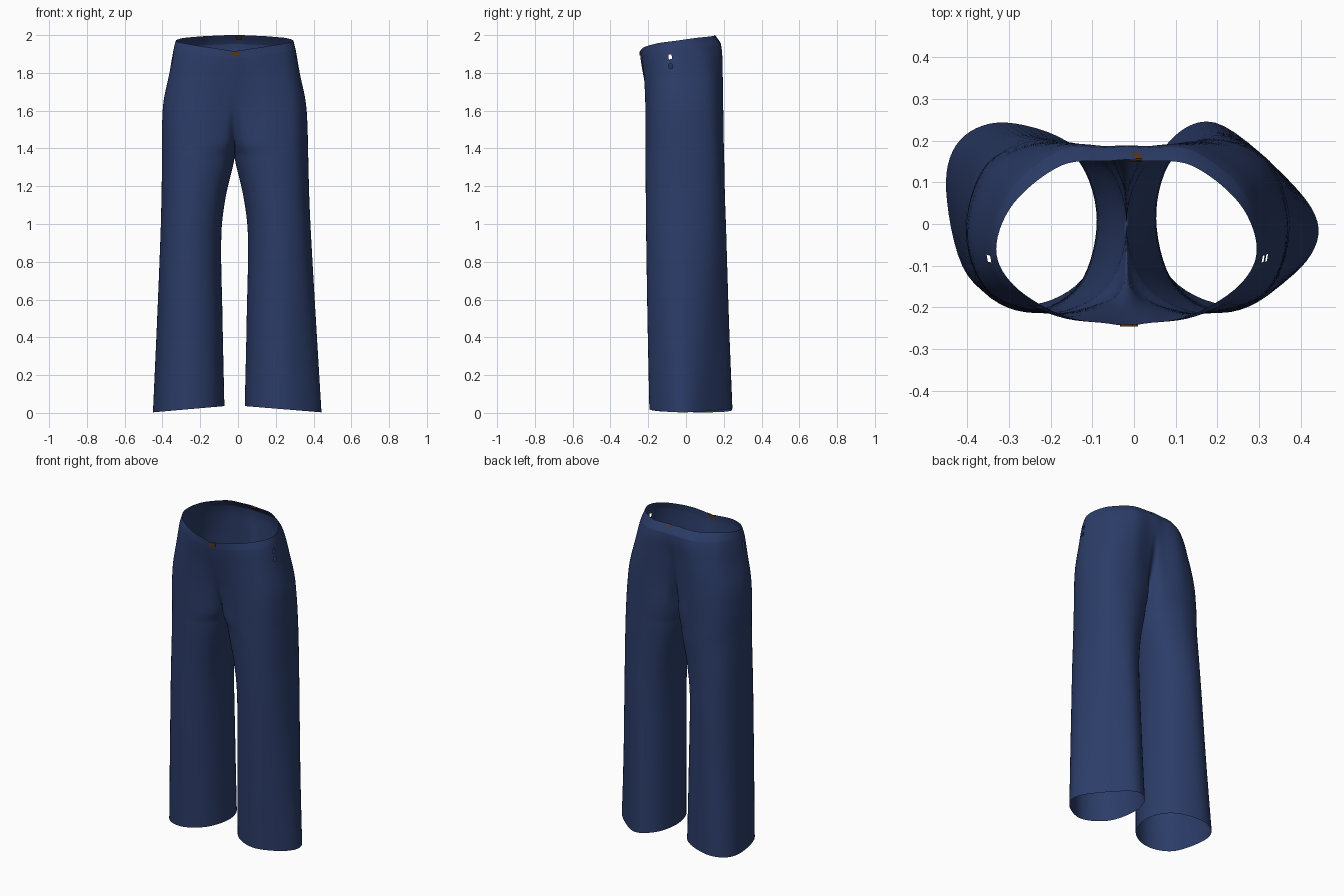
import bpy, bmesh, math
from mathutils import Vector

if "Cube" in bpy.data.objects:
    bpy.data.objects.remove(bpy.data.objects["Cube"])

CENTRE = -0.018   # x of the centre seam
CROTCH = 1.35
TOP = 1.97

# z, half gap, half width, outer centre x, leg front y, leg back y,
# centre front y, centre back y, side seam y, roundness
LEVELS = [
    (0.00, .054, .446, -.004, -.194, .243, .03, .03, .03, .74),
    (0.50, .064, .420, -.008, -.204, .226, .02, .02, .01, .74),
    (0.95, .070, .398, -.012, -.211, .213, .01, .01, .00, .74),
    (1.15, .046, .391, -.014, -.213, .206, .01, .01, .00, .74),
    (1.35, .000, .387, -.015, -.214, .202, .00, .00, -.01, .74),
    (1.42, .000, .386, -.016, -.214, .200, -.10, .06, -.01, .74),
    (1.52, .000, .385, -.017, -.214, .198, -.16, .10, -.02, .73),
    (1.65, .000, .376, -.018, -.214, .195, -.195, .145, -.03, .71),
    (1.80, .000, .345, -.018, -.217, .190, -.222, .175, -.05, .67),
    (1.92, .000, .324, -.018, -.222, .176, -.240, .187, -.06, .60),
    (1.97, .000, .312, -.018, -.218, .140, -.243, .154, -.06, .55),
]


def hermite(p0, p1, m0, m1, t):
    return ((2*t**3 - 3*t*t + 1)*p0 + (t**3 - 2*t*t + t)*m0
            + (3*t*t - 2*t**3)*p1 + (t**3 - t*t)*m1)


def clamp(v):
    return max(0, min(1, v))


def level(z):
    """Smoothly interpolated row of the table at height z."""
    n = len(LEVELS)
    i = max(0, min(n - 2, sum(r[0] <= z for r in LEVELS) - 1))
    a, b = LEVELS[i], LEVELS[i + 1]
    p, q = LEVELS[max(i - 1, 0)], LEVELS[min(i + 2, n - 1)]
    h = b[0] - a[0]
    t = (z - a[0]) / h
    return [hermite(a[k], b[k], h*(b[k] - p[k])/(b[0] - p[0]),
                    h*(q[k] - a[k])/(q[0] - a[0]), t) for k in range(1, 10)]


def ring(z, side, per=7):
    """Section of one leg, from centre front round the outside to centre back."""
    gap, w, c, yf, yb, fc, bc, yo, k = level(z)
    if z <= CROTCH:
        fc = bc = (fc + bc) / 2
    xi = CENTRE + side * max(gap, 0)
    xo = c + side * w
    mid, half = (xi + xo) / 2, (xo - xi) / 2
    # the hems hang unevenly: right one pointed outside, left one full at the back
    flare = clamp(1 - z/1.3)
    yo += flare * (.05 if side < 0 else -.04)
    kf = k - flare * (0 if side < 0 else .16)
    kb = k - flare * (0 if side < 0 else .28)
    back = -.045 * flare
    ff = .72 - .55*clamp((z - 1.42)/.35)      # flattening of the centre panels
    fb = .72 - .50*clamp((z - 1.50)/.40)
    pts = [(xi, fc), (mid - .73*half, fc + ff*(yf - fc)), (mid, yf),
           (mid + .73*half, yo + kf*(yf - yo)), (xo, yo),
           (mid + .73*half + back*.4, yo + kb*(yb - yo)), (mid + back, yb),
           (mid - .73*half + back*.4, bc + fb*(yb - bc)), (xi, bc)]
    pts = [Vector(p) for p in pts]
    f = clamp((z - CROTCH) / .15)
    mirror = lambda p: Vector((2*xi - p.x, p.y))
    ext = [pts[-2].lerp(mirror(pts[1]), f)] + pts + [pts[1].lerp(mirror(pts[-2]), f)]
    rims = [1.914, 1.92, 1.938, 1.958, 1.969, 1.985, 1.995, 2.0, 2.0]
    out = []
    for i in range(8):
        for j in range(per + (i == 7)):
            t = j / per
            p = hermite(ext[i+1], ext[i+2], (ext[i+2] - ext[i])/2, (ext[i+3] - ext[i+1])/2, t)
            rim = rims[i]*(1 - t) + rims[i+1]*t
            zz = z
            if z > 1.55:                      # waist dips at the front, rises behind
                zz += (rim - TOP) * ((z - 1.55)/(TOP - 1.55))
            if z < .4:                        # hem rises towards the inner leg
                inner = clamp((xo - p.x)/(xo - xi))
                zz += (.003 + .033*inner) * (1 - z/.4)
            out.append(Vector((p.x, p.y, zz)))
    return out


def material(name, rgb):
    m = bpy.data.materials.new(name)
    m.diffuse_color = (*rgb, 1)
    m.use_nodes = True
    m.node_tree.nodes["Principled BSDF"].inputs["Base Color"].default_value = m.diffuse_color
    return m


def finish(bm, name, mat):
    me = bpy.data.meshes.new(name)
    bm.to_mesh(me)
    bm.free()
    me.materials.append(mat)
    ob = bpy.data.objects.new(name, me)
    bpy.context.collection.objects.link(ob)
    return ob


def cloth(name, heights, mat, slits=()):
    """Loft both halves through the given heights and sew the seams."""
    bm = bmesh.new()
    for side in (-1, 1):
        rows = [[bm.verts.new(p) for p in ring(z, side)] for z in heights]
        for lo, hi in zip(rows, rows[1:]):
            for i in range(len(lo) - 1):
                q = (lo[i], lo[i+1], hi[i+1], hi[i])
                bm.faces.new(q if side > 0 else q[::-1])
    bmesh.ops.remove_doubles(bm, verts=bm.verts, dist=.0005)
    # small openings in the side seams
    for zc in slits:
        for side in (-1, 1):
            target = Vector((side*.33, -.08, zc))
            f = min(bm.faces, key=lambda f: (f.calc_center_median() - target).length)
            bm.faces.remove(f)
    for f in bm.faces:
        f.smooth = True
    return finish(bm, name, mat)


def plate(name, loc, size, tilt, mat):
    bm = bmesh.new()
    bmesh.ops.create_cube(bm, size=1)
    for v in bm.verts:
        v.co = Vector(a*b for a, b in zip(v.co, size))
    ob = finish(bm, name, mat)
    ob.location = loc
    ob.rotation_euler.x = tilt
    return ob


navy = material("navy denim", (.025, .046, .140))
brown = material("brown leather", (.10, .035, .008))

# trouser legs and seat in one sewn sheet
legs = [i*.05 for i in range(26)] + [1.29, 1.32, 1.35]
seat = [1.362, 1.38, 1.40, 1.43, 1.46, 1.50] + [1.55 + i*.025 for i in range(16)]
cloth("trousers", legs + seat, navy, slits=(1.85, 1.89))

# waistband sewn to the top edge
cloth("waistband", [1.925, 1.94, 1.955, 1.97], navy)

# front button tab and back patch
plate("front_button", (-.012, -.242, 1.902), (.042, .006, .022), 0, brown)
plate("back_patch", (.004, .160, 1.984), (.030, .008, .022), math.radians(38), brown)
